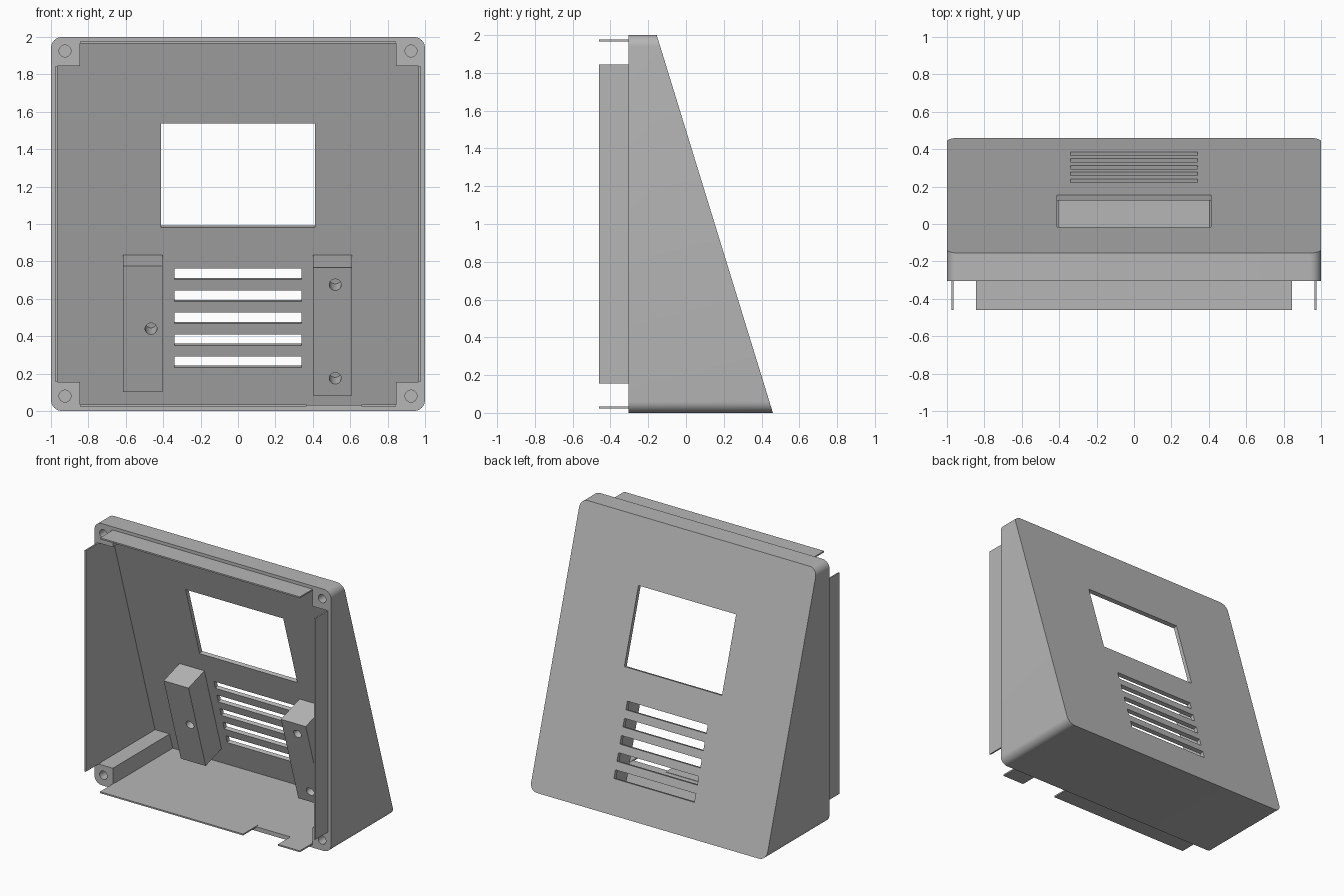
import bpy, bmesh, math
from mathutils import Matrix, Vector

if "Cube" in bpy.data.objects:
    bpy.data.objects.remove(bpy.data.objects["Cube"], do_unlink=True)

grey = bpy.data.materials.new("light grey plastic")
grey.use_nodes = True
COLOUR = (0.47, 0.47, 0.47, 1)
grey.diffuse_color = COLOUR
grey.node_tree.nodes["Principled BSDF"].inputs["Base Color"].default_value = COLOUR

RIM, TOP_Y, SLOPE = -0.305, -0.155, 0.3075   # open rim, sloped panel
SKIN, WALL, POST = 0.03, 0.968, 0.845        # panel, side wall, corner post
TILT = Matrix.Rotation(math.atan(SLOPE), 4, "X")


def panel_y(z):
    return TOP_Y + (2 - z) * SLOPE


def panel_frame(x, z):
    """Frame on the outer panel: local y points outwards, local z up the slope."""
    return Matrix.Translation((x, panel_y(z), z)) @ TILT


def finish(bm, name):
    bmesh.ops.recalc_face_normals(bm, faces=bm.faces)
    mesh = bpy.data.meshes.new(name)
    bm.to_mesh(mesh)
    bm.free()
    mesh.materials.append(grey)
    ob = bpy.data.objects.new(name, mesh)
    bpy.context.collection.objects.link(ob)
    return ob


def wedge(name, profile, front, inset):
    """Prism along y, from a flat front to the sloped panel."""
    bm = bmesh.new()
    a = [bm.verts.new((x, front, z)) for x, z in profile]
    b = [bm.verts.new((x, panel_y(z) - inset, z)) for x, z in profile]
    bm.faces.new(a)
    bm.faces.new(b)
    for i in range(len(a)):
        j = (i + 1) % len(a)
        bm.faces.new((a[i], a[j], b[j], b[i]))
    return finish(bm, name)


def box(name, low, high, frame=Matrix()):
    low, high = Vector(low), Vector(high)
    bm = bmesh.new()
    bmesh.ops.create_cube(bm, size=1)
    bm.transform(frame @ Matrix.Translation((low + high) / 2) @ Matrix.Diagonal((*(high - low), 1)))
    return finish(bm, name)


def hole(frame, depth):
    """Round cutter along local y, centred on the frame."""
    bm = bmesh.new()
    bmesh.ops.create_cone(bm, cap_ends=True, segments=24, radius1=0.032, radius2=0.032, depth=2 * depth)
    bm.transform(frame @ Matrix.Rotation(math.pi / 2, 4, "X"))
    return finish(bm, "hole_cutter")


def activate(ob):
    bpy.ops.object.select_all(action="DESELECT")
    ob.select_set(True)
    bpy.context.view_layer.objects.active = ob


def cut(ob, cutters):
    activate(ob)
    for c in cutters:
        mod = ob.modifiers.new("cut", "BOOLEAN")
        mod.operation, mod.solver, mod.object = "DIFFERENCE", "EXACT", c
        bpy.ops.object.modifier_apply(modifier=mod.name)
        bpy.data.objects.remove(c, do_unlink=True)
    activate(ob)
    bpy.ops.object.shade_smooth_by_angle(angle=math.radians(30))


# Housing: rounded square with a sloped back panel
R = 0.06
outline = []
for quarter, (sx, sz) in enumerate([(1, 1), (-1, 1), (-1, -1), (1, -1)]):
    for step in range(9):
        a = math.radians(90 * quarter + 90 * step / 8)
        outline.append((sx * (1 - R) + R * math.cos(a), 1 + sz * (1 - R) + R * math.sin(a)))
housing = wedge("housing", outline, RIM, 0)

# Cavity that leaves the four square corner posts standing
plus = []
for sx, sz in [(1, 1), (-1, 1), (-1, -1), (1, -1)]:
    pair = [(sx * WALL, 1 + sz * POST), (sx * POST, 1 + sz * POST), (sx * POST, 1 + sz * WALL)]
    plus += pair if sx == sz else pair[::-1]
cutters = [wedge("cavity_cutter", plus, RIM - 0.1, SKIN / math.cos(math.atan(SLOPE)))]

# Screen window and speaker slots, cut square to the panel
cutters.append(box("window_cutter", (-0.413, -0.1, -0.29), (0.413, 0.1, 0.29), panel_frame(0, 1.268)))
for i in range(5):
    cutters.append(box("slot_cutter", (-0.34, -0.1, -0.031), (0.34, 0.1, 0.031),
                       panel_frame(0, 0.742 - 0.1175 * i)))

# Screw holes in the corner posts
for x in (-0.925, 0.925):
    for z in (0.08, 1.925):
        cutters.append(hole(Matrix.Translation((x, RIM, z)), 0.11))
cut(housing, cutters)


# Mounting blocks inside the panel
def mounting_block(name, x0, x1, depth, length, screws):
    face = SKIN + depth
    ob = box(name, (x0, -face, -length), (x1, -SKIN / 2, 0), panel_frame(0, 0.844))
    rise = face * math.sin(math.atan(SLOPE))
    cut(ob, [hole(panel_frame(x, z + rise) @ Matrix.Translation((0, -face, 0)), 0.12) for x, z in screws])


mounting_block("right_mounting_block", -0.615, -0.405, 0.20, 0.706, [(-0.465, 0.44)])
mounting_block("left_mounting_block", 0.40, 0.61, 0.235, 0.715, [(0.52, 0.675), (0.52, 0.175)])

# Thin locating tabs standing out of the rim
OUT, IN = -0.46, RIM + 0.03
T0, T1 = 0.965, 0.976
box("left_tab", (T0, OUT, 1 - POST), (T1, IN, 1 + POST))
box("right_tab", (-T1, OUT, 1 - POST), (-T0, IN, 1 + POST))
box("top_tab", (-POST, OUT, 1 + T0), (POST, IN, 1 + T1))
box("bottom_tab_long", (-POST, OUT, 1 - T1), (0.365, IN, 1 - T0))
box("bottom_tab_short", (0.66, OUT, 1 - T1), (POST, IN, 1 - T0))
